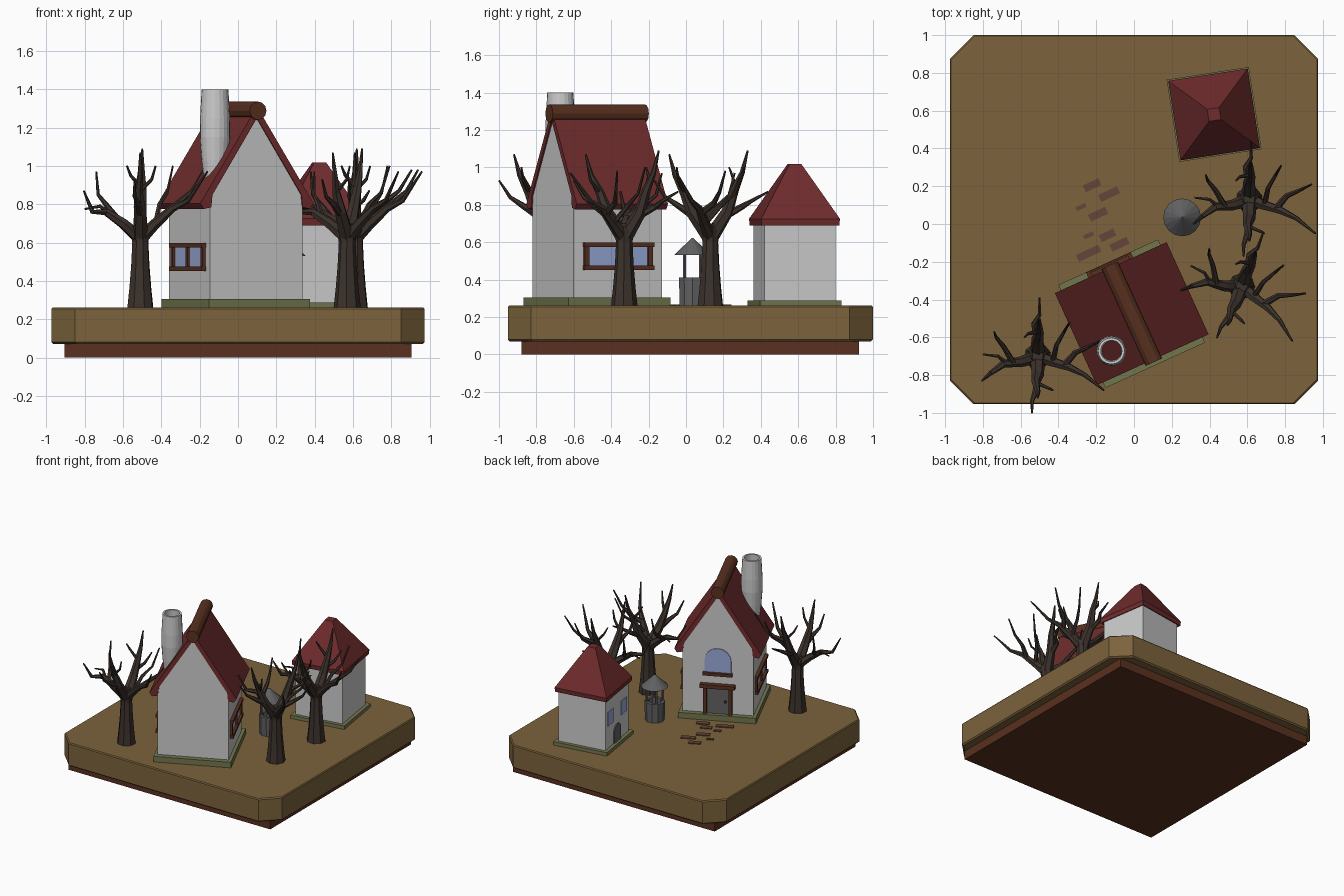
import bpy, bmesh
from math import pi, sin, cos, radians
from mathutils import Matrix, Vector

if "Cube" in bpy.data.objects:
    bpy.data.objects.remove(bpy.data.objects["Cube"])

def mat(name, r, g, b):
    m = bpy.data.materials.new(name)
    m.diffuse_color = (r, g, b, 1)
    m.use_nodes = True
    m.node_tree.nodes["Principled BSDF"].inputs["Base Color"].default_value = m.diffuse_color
    return m

EARTH = mat("earth", .2, .125, .045)
WOOD = mat("wood", .1, .03, .014)
ROOF = mat("roof", .16, .025, .026)
MOSS = mat("moss", .17, .18, .075)
GLASS = mat("glass", .32, .4, .68)
BARK = mat("bark", .045, .032, .025)
STONE = mat("dark_stone", .12, .12, .125)
TILE = mat("tile", .13, .06, .04)
I = Matrix.Identity(4)

def frame(x, y, deg):
    return Matrix.Translation((x, y, 0)) @ Matrix.Rotation(radians(deg), 4, 'Z')

def turn(deg):
    return Matrix.Rotation(radians(deg), 4, 'Z')

def loft(bm, rings, closed=False):
    vs = [[bm.verts.new(p) for p in r] for r in rings]
    n = len(vs[0])
    for a, b in zip(vs, vs[1:] + ([vs[0]] if closed else [])):
        for i in range(n):
            j = (i + 1) % n
            bm.faces.new((a[i], a[j], b[j], b[i]))
    if not closed:
        bm.faces.new(vs[0][::-1])
        bm.faces.new(vs[-1])

def finish(name, bm, m=None, M=I):
    bmesh.ops.recalc_face_normals(bm, faces=bm.faces[:])
    me = bpy.data.meshes.new(name)
    bm.to_mesh(me)
    bm.free()
    if m:
        me.materials.append(m)
    o = bpy.data.objects.new(name, me)
    o.matrix_world = M
    bpy.context.collection.objects.link(o)
    return o

def lofted(name, rings, m=None, M=I, closed=False):
    bm = bmesh.new()
    loft(bm, rings, closed)
    return finish(name, bm, m, M)

def prism(name, prof, y0, y1, m=None, M=I):
    """x/z profile extruded along y"""
    return lofted(name, [[(x, y, z) for x, z in prof] for y in (y0, y1)], m, M)

def box(name, x0, x1, y0, y1, z0, z1, m=None, M=I):
    return prism(name, [(x0, z0), (x1, z0), (x1, z1), (x0, z1)], y0, y1, m, M)

def revolve(name, prof, n, m=None, M=I, closed=False, start=0):
    rings = [[(r * cos(start + 2 * pi * i / n), r * sin(start + 2 * pi * i / n), z)
              for i in range(n)] for r, z in prof]
    return lofted(name, rings, m, M, closed)

def arch(cx, hw, z0, z1):
    """upright panel with a round head"""
    return [(cx - hw, z0), (cx + hw, z0)] + \
        [(cx + hw * cos(pi * i / 8), z1 - hw + hw * sin(pi * i / 8)) for i in range(9)]

# Ground slab with cut corners, on a plain foot
def octo(d, z):
    a, b, f, c = .975 - d, 1.0 - d, -.953 + d, .125
    return [(-a + c, f, z), (a - c, f, z), (a, f + c, z), (a, b - c, z),
            (a - c, b, z), (c - a, b, z), (-a, b - c, z), (-a, f + c, z)]

box("foot", -.905, .905, -.88, .925, 0, .08, WOOD)
lofted("ground_slab", [octo(.01, .07), octo(0, .08), octo(0, .252), octo(.006, .26)], EARTH)

# House
H = frame(-.012, -.475, 24.5)
box("house_plinth", -.29, .29, -.3, .3, .25, .305, MOSS, H)
prism("house_walls", [(-.265, .3), (.265, .3), (.265, .84), (0, 1.26), (-.265, .84)],
      -.26, .26, None, H)
for s, side in ((-1, "left"), (1, "right")):
    prism("roof_" + side, [(0, 1.31), (s * .325, .805), (s * .305, .775), (s * .262, .785),
                           (s * .255, .85), (0, 1.25)], -.268, .268, ROOF, H)
lofted("roof_ridge", [[(.048 * cos(i * pi / 6), y, 1.288 + .048 * sin(i * pi / 6))
                       for i in range(12)] for y in (-.282, .282)], WOOD, H)
revolve("chimney", [(.06, .94), (.07, 1.03), (.079, 1.15), (.078, 1.25), (.07, 1.4), (.056, 1.4),
                    (.06, 1.25), (.05, .94)], 20, None, frame(-.12, -.672, 0), True)

# Side windows
for a, side in ((90, "left"), (-90, "right")):
    S = H @ turn(a)
    box(side + "_glass", -.19, .19, .25, .27, .47, .58, GLASS, S)
    for z, part in ((.452, "sill"), (.575, "head")):
        box(f"{side}_window_{part}", -.205, .205, .25, .29, z, z + .022, WOOD, S)
    for x in (-.187, 0, .187):
        box(side + "_window_post", x - .013, x + .013, .25, .282, .465, .58, WOOD, S)

# Door and arched window in the rear gable
box("door", -.085, .085, .25, .27, .3, .52, STONE, H)
for x in (-.095, .095):
    box("door_post", x - .013, x + .013, .25, .283, .3, .52, WOOD, H)
box("door_lintel", -.13, .13, .25, .298, .515, .545, WOOD, H)
box("door_handle", -.065, -.05, .265, .285, .4, .415, WOOD, H)
prism("arched_window", arch(0, .1, .635, .83), .25, .267, GLASS, H)
box("arched_window_sill", -.11, .11, .25, .29, .615, .637, WOOD, H)

# Stepping tiles
for x, y, w in ((-.222, .205, .09), (-.132, .158, .11), (-.28, .09, .055), (-.19, .052, .1),
                (-.24, -.06, .055), (-.14, -.06, .085), (-.24, -.155, .13), (-.077, -.107, .1)):
    h = .022 if w < .06 else .04
    box("path_tile", -w / 2, w / 2, -h / 2, h / 2, .25, .267, TILE, frame(x, y, 25))

# Small outbuilding with a hipped roof
T = frame(.424, .58, 8.8)
box("shed_plinth", -.22, .22, -.22, .22, .25, .288, MOSS, T)
box("shed_walls", -.192, .192, -.192, .192, .28, .72, None, T)
q = 2 ** .5
revolve("shed_roof", [(.195 * q, .7), (.21 * q, .69), (.213 * q, .725), (.032 * q, 1.018)], 4,
        ROOF, T, False, pi / 4)
D = T @ turn(90)
prism("shed_door", arch(0, .055, .285, .43), .18, .2, STONE, D)
for x in (-.11, .11):
    box("shed_window", x - .045, x + .045, .18, .197, .47, .58, GLASS, D)

# Well
W = frame(.255, .035, 0)
revolve("well_wall", [(.072, .25), (.076, .4), (.076, .412), (.052, .412), (.052, .25)], 10,
        STONE, W, True)
for i in range(4):
    a = pi / 4 + i * pi / 2
    revolve("well_post", [(.01, .4), (.01, .545)], 6, STONE,
            frame(.255 + .06 * cos(a), .035 + .06 * sin(a), 0))
revolve("well_roof", [(.1, .53), (.004, .622)], 16, STONE, W)

# Bare trees: trunk, four limbs and twigs, shared by three objects
LIMBS = [  # start radius, then points along the branch
    (.036, (0, 0, .62), (.08, -.03, .7), (.17, -.06, .78), (.25, -.1, .82), (.35, -.18, .97)),
    (.036, (0, 0, .62), (-.09, -.03, .7), (-.18, -.04, .76), (-.25, -.09, .76), (-.295, -.13, .87)),
    (.042, (0, 0, .62), (0, .09, .76), (.01, .13, .88), (.01, .17, .97), (.01, .2, 1.09)),
    (.042, (0, 0, .62), (0, -.1, .76), (-.01, -.14, .86), (0, -.19, .96), (0, -.22, 1.07))]
TWIGS = [
    (.02, (.14, -.05, .755), (.2, .02, .81), (.27, .05, .87), (.33, .08, .98)),
    (.016, (.08, -.03, .7), (.1, .06, .8), (.14, .13, .86), (.17, .18, 1.0)),
    (.018, (-.13, -.035, .735), (-.18, .05, .8), (-.22, .1, .85), (-.23, .13, .97)),
    (.014, (-.16, -.04, .75), (-.21, 0, .79), (-.29, .01, .775)),
    (.022, (0, .08, .74), (-.02, .17, .79), (.01, .22, .82), (.01, .31, .87)),
    (.022, (0, -.09, .74), (-.01, -.18, .8), (-.03, -.24, .84), (-.03, -.3, .93)),
    (.012, (.01, .13, .88), (-.05, .12, .95), (-.07, .1, 1.0)),
    (.012, (-.01, -.14, .86), (.06, -.17, .93), (.08, -.18, 1.0))]

def branch(bm, r, pts):
    pts = [Vector(p) for p in pts]
    rings = []
    for k, p in enumerate(pts):
        t = (pts[min(k + 1, len(pts) - 1)] - pts[max(k - 1, 0)]).normalized()
        u = t.cross(Vector((.3, .9, .1) if abs(t.x) > abs(t.y) else (.9, .3, .1))).normalized()
        v = t.cross(u)
        if rings:  # keep successive rings aligned
            u = (last - t * last.dot(t)).normalized()
            v = t.cross(u)
        last = u
        s = r + (.005 - r) * k / (len(pts) - 1)
        rings.append([p + (u * cos(i * pi / 3) + v * sin(i * pi / 3)) * s for i in range(6)])
    loft(bm, rings)

bm = bmesh.new()
loft(bm, [[(r * cos(i * pi / 4 + .3), r * sin(i * pi / 4 + .3), z) for i in range(8)]
          for r, z in ((.072, .25), (.06, .36), (.05, .48), (.044, .6), (.052, .66), (.03, .7))])
for r, *pts in LIMBS + TWIGS:
    branch(bm, r, pts)
first = finish("tree", bm, BARK, frame(-.51, -.7, 0))
for x, y, a in ((.61, .13, 0), (.57, -.33, -20)):
    o = first.copy()
    o.matrix_world = frame(x, y, a)
    bpy.context.collection.objects.link(o)
